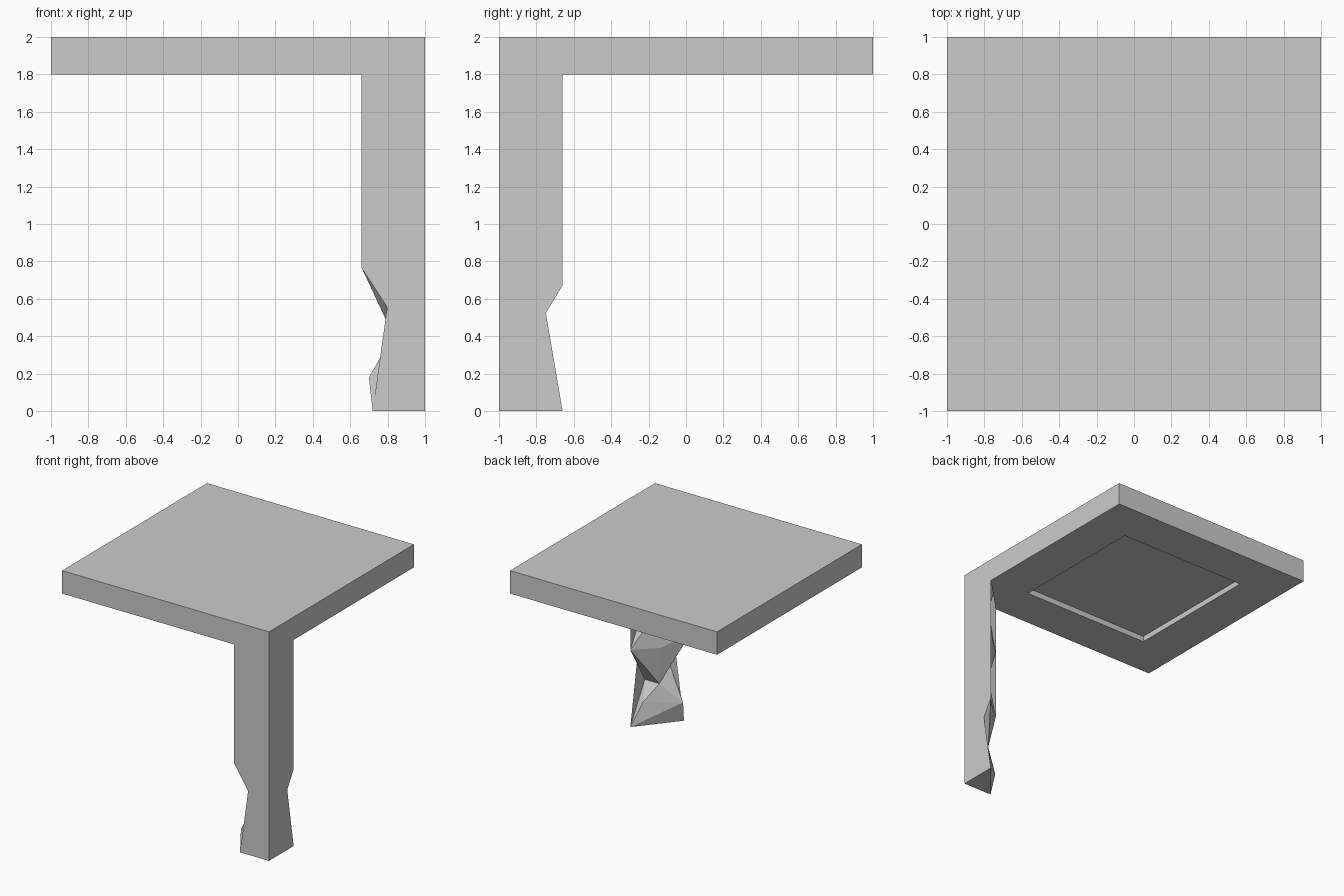
import bpy, bmesh

if "Cube" in bpy.data.objects:
    bpy.data.objects.remove(bpy.data.objects["Cube"])


def make_object(name, bm):
    bmesh.ops.recalc_face_normals(bm, faces=bm.faces)
    mesh = bpy.data.meshes.new(name)
    bm.to_mesh(mesh)
    bm.free()
    obj = bpy.data.objects.new(name, mesh)
    bpy.context.collection.objects.link(obj)
    return obj


def prism(name, outline, z0, z1):
    bm = bmesh.new()
    base = bm.faces.new([bm.verts.new((x, y, z0)) for x, y in outline])
    top = bmesh.ops.extrude_face_region(bm, geom=[base], use_keep_orig=True)
    for v in top["geom"]:
        if isinstance(v, bmesh.types.BMVert):
            v.co.z = z1
    return make_object(name, bm)


WIDE, NARROW = 0.66, 0.86

# Table top: square slab with one corner cut off for the leg
slab = prism("table_top", [(-1, -1), (WIDE, -1), (1, -WIDE), (1, 1), (-1, 1)], 1.8, 2.0)

# Shallow square recess in the underside
h = 0.625
cutter = prism("recess_cutter", [(-h, -h), (h, -h), (h, h), (-h, h)], 1.7, 1.85)
cutter.hide_render = True
mod = slab.modifiers.new("recess", "BOOLEAN")
mod.operation = "DIFFERENCE"
mod.solver = "EXACT"
mod.object = cutter
bpy.context.view_layer.objects.active = slab
bpy.ops.object.modifier_apply(modifier=mod.name)
bpy.data.objects.remove(cutter)

# Leg: flat outer faces, zigzag edges and a faceted inner side
bm = bmesh.new()
vert = bm.verts.new
left, mid, right = [], [], []
for i in range(6):
    w = NARROW if i % 2 else WIDE
    m = 0.86 if i % 2 else 0.83
    zl, zr = 2 - 0.308 * i, 2 - 0.332 * i
    left.append(vert((w, -1, zl)))
    right.append(vert((1, -w, zr)))
    mid.append(vert((m, -m, zr)))
corner_top, corner_low = vert((1, -1, 2)), vert((1, -1, 0))
low_l, low_r = vert((0.72, -1, 0)), vert((1, -0.66, 0))
knee_l, knee_r = vert((0.70, -0.96, 0.18)), vert((0.94, -0.75, 0.2))

# Inner facets, fanning between wide and narrow rings
for i in range(5):
    for side in (left, right):
        a, b, c, d = side[i], side[i + 1], mid[i + 1], mid[i]
        if i % 2:
            bm.faces.new((a, b, d))
            bm.faces.new((b, c, d))
        else:
            bm.faces.new((a, b, c))
            bm.faces.new((a, c, d))

# Foot facets
l, m, r = left[5], mid[5], right[5]
for tri in ((l, m, knee_l), (m, r, knee_r), (m, knee_l, knee_r), (l, knee_l, low_l),
            (r, knee_r, low_r), (knee_l, knee_r, low_r), (knee_l, low_r, low_l)):
    bm.faces.new(tri)

# Outer faces, top and bottom
flat = [bm.faces.new([corner_low, corner_top] + left + [low_l]),
        bm.faces.new([corner_low, corner_top] + right + [low_r]),
        bm.faces.new((corner_top, left[0], mid[0], right[0])),
        bm.faces.new((corner_low, low_l, low_r))]
bmesh.ops.triangulate(bm, faces=flat)
make_object("corner_leg", bm)
